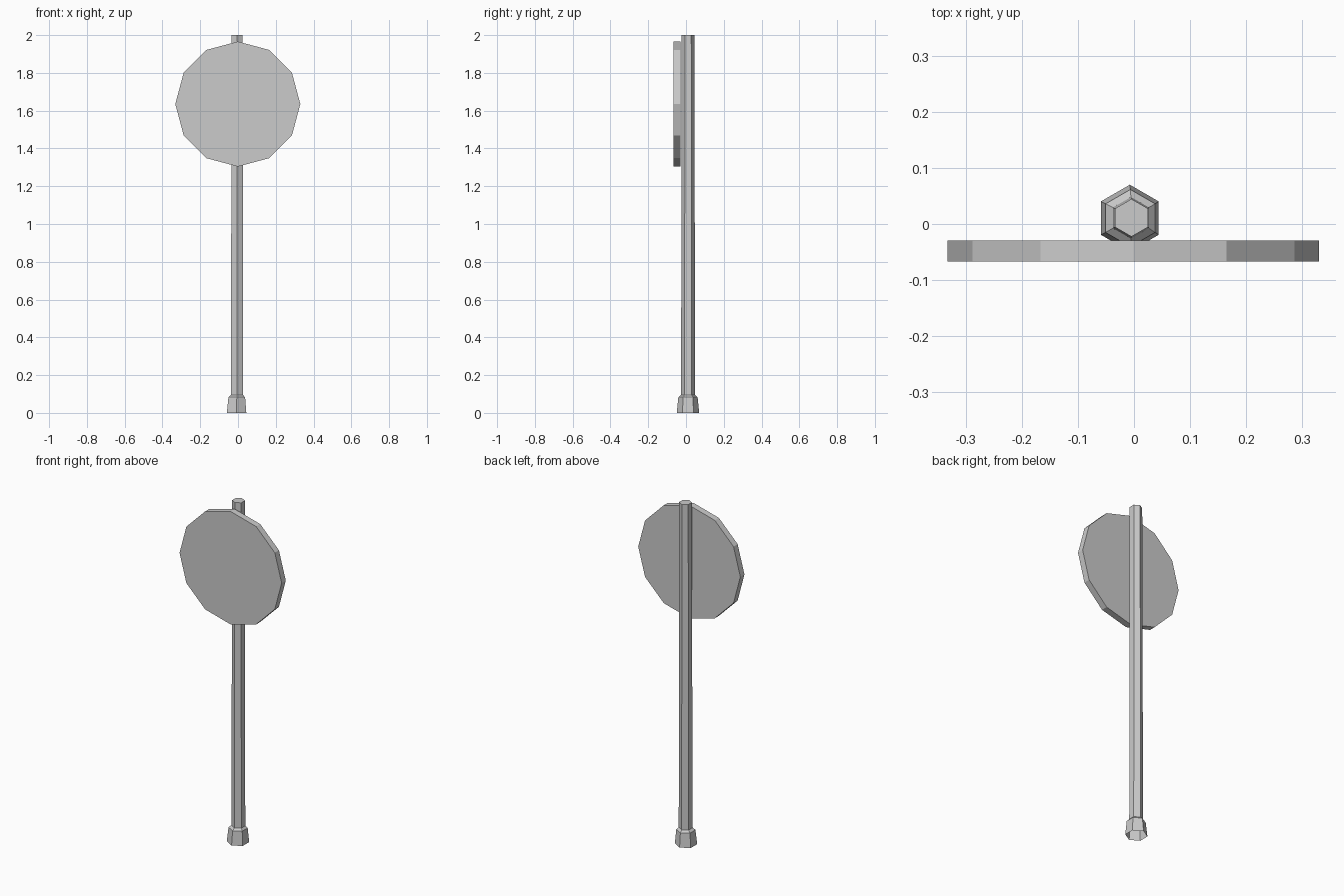
import bpy, bmesh
from math import sin, cos, pi

if "Cube" in bpy.data.objects:
    bpy.data.objects.remove(bpy.data.objects["Cube"])


def make_object(name, bm):
    bmesh.ops.recalc_face_normals(bm, faces=bm.faces)
    mesh = bpy.data.meshes.new(name)
    bm.to_mesh(mesh)
    bm.free()
    obj = bpy.data.objects.new(name, mesh)
    bpy.context.collection.objects.link(obj)
    return obj


# Hexagonal pole with flared foot, open underneath: (x, y, z, radius)
sections = [
    (-0.0075, 0.0105, 0.0, 0.0595),
    (-0.0065, 0.0105, 0.083, 0.051),
    (-0.0055, 0.011, 0.095, 0.037),
    (-0.0045, 0.011, 2.0, 0.0335),
]
bm = bmesh.new()
rings = []
for x, y, z, r in sections:
    rings.append([bm.verts.new((x + r * cos(pi / 6 + i * pi / 3),
                                y + r * sin(pi / 6 + i * pi / 3), z))
                  for i in range(6)])
for low, high in zip(rings, rings[1:]):
    for i in range(6):
        j = (i + 1) % 6
        bm.faces.new((low[i], low[j], high[j], high[i]))
bm.faces.new(rings[-1])
make_object("pole", bm)

# Twelve-sided sign plate in front of the pole
bm = bmesh.new()
front = [bm.verts.new((-0.001 + 0.331 * cos(i * pi / 6), -0.067,
                       1.635 + 0.331 * sin(i * pi / 6))) for i in range(12)]
plate = bm.faces.new(front)
extruded = bmesh.ops.extrude_face_region(bm, geom=[plate], use_keep_orig=True)
back = [v for v in extruded["geom"] if isinstance(v, bmesh.types.BMVert)]
bmesh.ops.translate(bm, verts=back, vec=(0, 0.038, 0))
make_object("sign_plate", bm)
